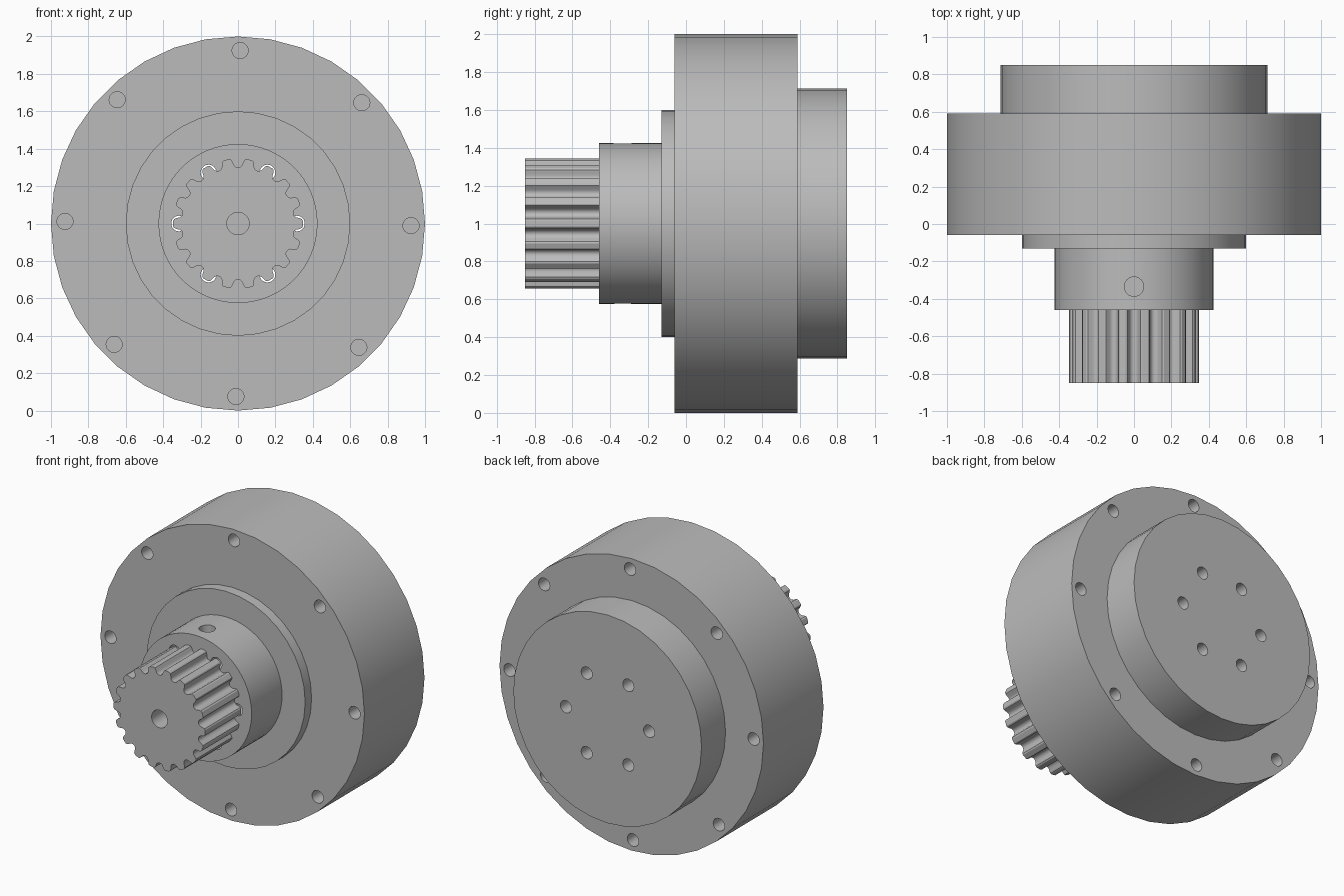
import bpy, bmesh, math
from mathutils import Matrix, Vector

cube = bpy.data.objects.get("Cube")
if cube:
    bpy.data.objects.remove(cube, do_unlink=True)

grey = bpy.data.materials.new("machined_grey")
grey.use_nodes = True
GREY = (0.5, 0.5, 0.5, 1)
grey.diffuse_color = GREY
grey.node_tree.nodes["Principled BSDF"].inputs["Base Color"].default_value = GREY

AXIS_Z = 1.0


def ring(count, radius, offset=0):
    """Evenly spaced (x, z) centres around the main axis."""
    for i in range(count):
        a = math.radians(offset) + math.tau * i / count
        yield radius * math.cos(a), AXIS_Z + radius * math.sin(a)


def add_prism(bm, outline, y0, y1):
    """Extrude an (x, z) outline along y."""
    face = bm.faces.new([bm.verts.new((x, y0, z)) for x, z in outline])
    out = bmesh.ops.extrude_face_region(bm, geom=[face])
    verts = [v for v in out["geom"] if isinstance(v, bmesh.types.BMVert)]
    bmesh.ops.translate(bm, verts=verts, vec=(0, y1 - y0, 0))


def add_hole(bm, centre, radius, y0, y1):
    x, z = centre
    circle = [(x + px, z + pz - AXIS_Z) for px, pz in ring(24, radius)]
    add_prism(bm, circle, y0, y1)


def to_object(name, bm):
    bmesh.ops.recalc_face_normals(bm, faces=bm.faces)
    mesh = bpy.data.meshes.new(name)
    bm.to_mesh(mesh)
    bm.free()
    obj = bpy.data.objects.new(name, mesh)
    bpy.context.collection.objects.link(obj)
    return obj


def make_part(name, outline, y0, y1, cutter=None):
    bm = bmesh.new()
    add_prism(bm, outline, y0, y1)
    obj = to_object(name, bm)
    obj.data.materials.append(grey)
    bpy.ops.object.select_all(action="DESELECT")
    bpy.context.view_layer.objects.active = obj
    obj.select_set(True)
    if cutter:
        tool = to_object(name + "_cutter", cutter)
        tool.hide_render = True
        mod = obj.modifiers.new("holes", "BOOLEAN")
        mod.operation, mod.solver, mod.object = "DIFFERENCE", "EXACT", tool
        bpy.ops.object.modifier_apply(modifier=mod.name)
        bpy.data.objects.remove(tool, do_unlink=True)
    bpy.ops.object.shade_smooth_by_angle(angle=math.radians(30))
    return obj


def through_holes():
    """Six axial bolt holes running from the hub to the back boss."""
    bm = bmesh.new()
    for c in ring(6, 0.315):
        add_hole(bm, c, 0.042, -1, 1)
    return bm


# Main drum with a bolt circle of blind holes in both faces
BODY_FRONT, BODY_BACK = -0.06, 0.59
holes = through_holes()
for c in ring(8, 0.925, -0.7):
    add_hole(holes, c, 0.043, BODY_FRONT - 0.1, BODY_FRONT + 0.2)
    add_hole(holes, c, 0.043, BODY_BACK - 0.2, BODY_BACK + 0.1)
make_part("main_drum", list(ring(36, 1.0)), BODY_FRONT, BODY_BACK, holes)

# Back boss and front flange
make_part("back_boss", list(ring(36, 0.713)), BODY_BACK, 0.85, through_holes())
make_part("front_flange", list(ring(36, 0.6)), -0.13, BODY_FRONT, through_holes())

# Hub with radial set screw holes above and below
holes = through_holes()
for side in (1, -1):
    place = Matrix.Translation((0, -0.335, AXIS_Z + side * 0.4))
    bmesh.ops.create_cone(holes, cap_ends=True, segments=24, radius1=0.052,
                          radius2=0.052, depth=0.3, matrix=place)
make_part("hub", list(ring(64, 0.425)), -0.46, -0.13, holes)

# Toothed pulley: one tooth and one rounded valley, repeated
TEETH = 18
TOOTH = [(-4, 0.342), (-2.5, 0.347), (2.5, 0.347), (4, 0.342), (5.2, 0.328),
         (6, 0.313), (7.8, 0.303), (10, 0.3), (12.2, 0.303), (14, 0.313),
         (14.8, 0.328)]
outline = []
for i in range(TEETH):
    for angle, radius in TOOTH:
        a = math.radians(angle + i * 360 / TEETH)
        outline.append((radius * math.cos(a), AXIS_Z + radius * math.sin(a)))
bore = bmesh.new()
add_hole(bore, (0, AXIS_Z), 0.06, -1, -0.5)
make_part("toothed_pulley", outline, -0.85, -0.46, bore)
